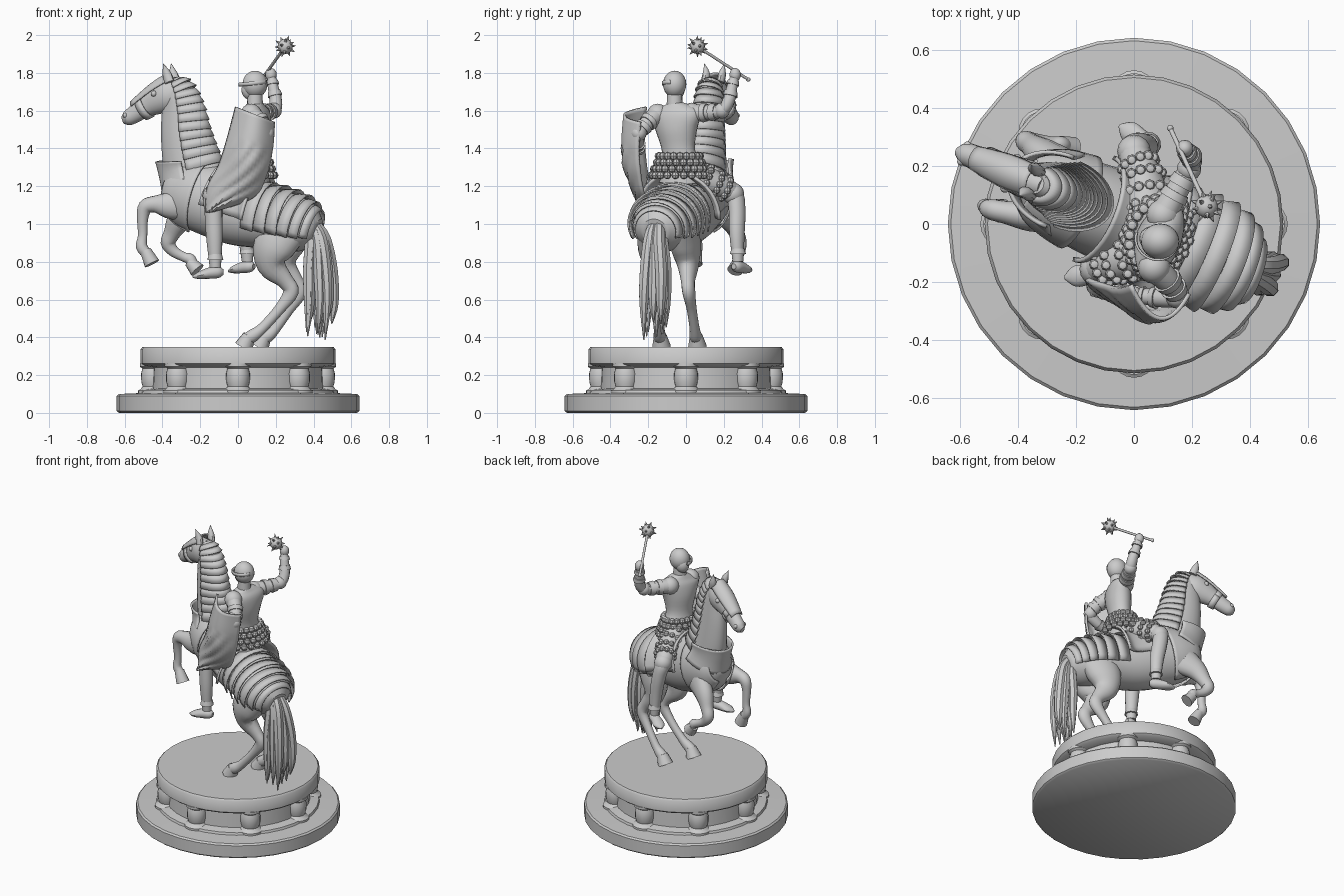
import bpy, math, random
from mathutils import Vector
random.seed(4)
N = Vector((0.37, 0.93, 0)).normalized()   # sideways axis of horse and rider
Z = Vector((0, 0, 1))

def add_mesh(name, verts, faces, thick=0):
    me = bpy.data.meshes.new(name)
    me.from_pydata(verts, [], faces)
    ob = bpy.data.objects.new(name, me)
    bpy.context.collection.objects.link(ob)
    if thick:
        m = ob.modifiers.new("thickness", 'SOLIDIFY')
        m.thickness, m.offset = thick, 0
    return ob

def sample(rows, t):
    """Smooth point (x, y, z, side radius, other radius) at t in 0..1."""
    f = t * (len(rows) - 1)
    i = min(int(f), len(rows) - 2)
    u = f - i
    a, b, c, d = rows[max(i - 1, 0)], rows[i], rows[i + 1], rows[min(i + 2, len(rows) - 1)]
    return [q + .5 * u * (r - p + u * (2*p - 5*q + 4*r - s + u * (3*(q - r) + s - p)))
            for p, q, r, s in zip(a, b, c, d)]

def loft(name, rows, k=4, sides=16, arc=None, thick=0, ref=None):
    """Tube with elliptical rings; arc=(from, to) in degrees makes an open shell."""
    n = (len(rows) - 1) * k
    pts = [sample(rows, i / n) for i in range(n + 1)]
    c = [Vector(p[:3]) for p in pts]
    if ref is None:
        ref = Z if abs((c[-1] - c[0]).normalized().dot(N)) > .75 else N
    verts, faces = [], []
    a0, a1 = arc or (0, 360)
    m = sides + 1 if arc else sides
    for i, p in enumerate(pts):
        T = (c[min(i + 1, n)] - c[max(i - 1, 0)]).normalized()
        S = (ref - T * T.dot(ref)).normalized()
        U = T.cross(S)
        for j in range(m):
            a = math.radians(a0 + (a1 - a0) * j / sides)
            verts.append(c[i] + S * max(p[3], .001) * math.cos(a) + U * max(p[4], .001) * math.sin(a))
    for i in range(n):
        for j in range(sides):
            q = (j + 1) if arc else (j + 1) % m
            faces.append((i*m + j, i*m + q, (i+1)*m + q, (i+1)*m + j))
    if not arc:
        faces += [tuple(range(m))[::-1], tuple(range(n*m, n*m + m))]
    return add_mesh(name, verts, faces, thick)

def bands(name, rows, t0, t1, n, arc, lo, hi, thick=.008):
    """Overlapping armour plates following a loft."""
    for i in range(n):
        ta, tb = (t0 + (t1 - t0) * (i + e) / n for e in (0, 1.1))
        rr = [sample(rows, t) for t in (ta, tb)]
        for r, g in zip(rr, (lo, hi)):
            r[3] += g
            r[4] += g
        loft(f"{name}_{i+1}", rr, 1, 20, arc, thick, N)

def lathe(name, prof, sides, loc=(0, 0, 0)):
    verts = [(loc[0] + r*math.cos(2*math.pi*j/sides), loc[1] + r*math.sin(2*math.pi*j/sides), loc[2] + z)
             for r, z in prof for j in range(sides)]
    faces = [(i*sides + j, i*sides + (j+1) % sides, (i+1)*sides + (j+1) % sides, (i+1)*sides + j)
             for i in range(len(prof) - 1) for j in range(sides)]
    k = (len(prof) - 1) * sides
    faces += [tuple(range(sides))[::-1], tuple(range(k, k + sides))]
    return add_mesh(name, verts, faces)

def ball(name, loc, r, scale=(1, 1, 1), seg=16):
    bpy.ops.mesh.primitive_uv_sphere_add(segments=seg, ring_count=seg // 2, radius=r, location=loc)
    ob = bpy.context.object
    ob.name, ob.scale = name, scale

def cone(name, p, q, r1, r2=0, sides=10):
    loft(name, [(*p, r1, r1), (*q, r2, r2)], 1, sides)

# Pedestal with eight squat columns
lathe("pedestal", [(.63, 0), (.642, .01), (.642, .09), (.632, .1), (.515, .105), (.51, .12), (.455, .13),
                   (.45, .24), (.5, .25), (.515, .262), (.515, .338), (.505, .35)], 32)
for i in range(8):
    a = i * math.pi / 4
    lathe("column", [(.08, .1), (.08, .118), (.066, .126), (.055, .14), (.062, .165), (.063, .21),
                     (.055, .235), (.07, .245), (.07, .262)], 20, (.45*math.cos(a), .45*math.sin(a), 0))

# Horse body, neck and head
body = [(-.39, .15, 1.2, .04, .05), (-.35, .14, 1.19, .1, .11), (-.26, .105, 1.16, .14, .17),
        (-.13, .05, 1.12, .16, .19), (0, 0, 1.07, .165, .185), (.13, -.05, 1.035, .165, .165),
        (.26, -.105, 1.01, .175, .155), (.36, -.145, .98, .14, .13), (.42, -.165, .96, .07, .07)]
neck = [(-.2, .09, 1.17, .12, .17), (-.25, .11, 1.33, .095, .155), (-.28, .12, 1.47, .08, .135),
        (-.295, .125, 1.6, .068, .115), (-.315, .13, 1.7, .058, .085), (-.345, .14, 1.76, .035, .04)]
loft("horse_body", body, 4, 28)
loft("horse_neck", neck, 4, 24)
loft("horse_head", [(-.3, .125, 1.74, .04, .05), (-.36, .15, 1.69, .066, .088), (-.42, .175, 1.66, .062, .08),
                    (-.49, .205, 1.62, .046, .056), (-.55, .23, 1.58, .042, .047),
                    (-.585, .243, 1.56, .038, .04), (-.61, .25, 1.55, .015, .02)], 4, 20)
bands("bridle", [(-.48, .2, 1.625, .05, .062), (-.51, .215, 1.605, .047, .056)], 0, 1, 1, (0, 360), .002, .003)
loft("face_plate", [(-.33, .14, 1.72, .062, .09), (-.42, .175, 1.67, .066, .083), (-.54, .225, 1.6, .045, .055)],
     4, 10, (-150, -30), .008)
for s in (-1, 1):
    c = Vector((-.345, .14, 1.75)) + N * s * .045
    loft("horse_ear", [(*c, .02, .026), (*(c + Vector((-.015, .01, .045))), .02, .024),
                       (*(c + N*s*.012 + Vector((-.03, .01, .1))), 0, 0)], 3, 10)
    ball("horse_eye", Vector((-.425, .175, 1.69)) + N * s * .055, .016)
    ball("nostril", Vector((-.585, .243, 1.575)) + N * s * .03, .014)

# Horse armour: neck plates, chest plate, collar, rump plates
bands("neck_plate", neck, .14, .93, 11, (-178, -2), .016, .004)
bands("rump_plate", body, .58, .96, 6, (-22, 202), .006, .03)
loft("chest_plate", [[*sample(body, t)[:3], *(v + .014 for v in sample(body, t)[3:])] for t in (.08, .16, .25, .32)],
     3, 24, (-70, 250), .01)
loft("collar", [(-.225, .1, 1.23, .15, .19), (-.25, .11, 1.3, .125, .175), (-.255, .11, 1.34, .13, .185)],
     3, 24, (0, 180), .012)
loft("saddle", [[*sample(body, t)[:3], *(v + g for v in sample(body, t)[3:])]
                for t, g in ((.37, .03), (.42, .015), (.5, .016), (.56, .03), (.6, .07))], 4, 20, (-5, 185), .015)

# Horse legs: hind pair standing, front pair raised
loft("hind_leg_near", [(.27, -.18, 1.0, .07, .12), (.19, -.17, .88, .08, .115), (.18, -.16, .78, .06, .08),
                       (.25, -.155, .7, .038, .045), (.28, -.15, .64, .033, .042), (.22, -.145, .55, .026, .029),
                       (.13, -.14, .45, .026, .028), (.08, -.14, .41, .033, .035), (.045, -.135, .39, .033, .033)])
loft("hind_leg_far", [(.3, -.02, 1.0, .07, .12), (.24, .0, .88, .075, .11), (.24, .01, .78, .055, .075),
                      (.3, .01, .7, .037, .045), (.325, .015, .64, .033, .042), (.27, .03, .55, .026, .029),
                      (.2, .045, .45, .026, .028), (.16, .05, .41, .033, .035), (.13, .055, .39, .033, .033)])
cone("hind_hoof_near", (.03, -.13, .35), (.06, -.137, .41), .05, .034, 14)
cone("hind_hoof_far", (.115, .06, .35), (.145, .053, .41), .05, .034, 14)
loft("front_leg_near", [(-.27, .03, 1.12, .06, .1), (-.36, .03, 1.1, .055, .075), (-.44, .04, 1.105, .04, .045),
                        (-.49, .05, 1.09, .036, .04), (-.505, .055, 1.03, .028, .03), (-.505, .06, .94, .022, .025),
                        (-.51, .06, .88, .027, .031), (-.48, .055, .84, .027, .028)])
cone("front_hoof_near", (-.49, .055, .86), (-.455, .045, .79), .03, .042, 14)
loft("front_leg_far", [(-.24, .2, 1.08, .06, .1), (-.31, .24, 1.02, .055, .07), (-.35, .27, .95, .04, .045),
                       (-.37, .285, .9, .036, .04), (-.34, .285, .855, .028, .03), (-.285, .28, .825, .022, .025),
                       (-.255, .275, .815, .028, .03), (-.24, .27, .79, .027, .028)])
cone("front_hoof_far", (-.255, .275, .8), (-.215, .26, .755), .03, .042, 14)

# Tail made of tapering strands
for i in range(16):
    w, f = random.uniform(-.065, .065), random.uniform(-.05, .05)
    o = lambda k: (N.x*w*k + f*k, N.y*w*k - .4*f*k)
    rows = []
    for x, y, z, k, r in ((.39, -.155, 1.0, .3, .03), (.425, -.17, .92, .7, .032), (.44, -.175, .75, 1.1, .032),
                          (.445, -.18, .58, 1.2, .025), (.435, -.18, .38 + random.uniform(0, .12), 1.2, .003)):
        rows.append((x + o(k)[0], y + o(k)[1], z, r, r))
    loft("tail_strand", rows, 4, 8)

# Rider torso, neck, head with helmet
loft("torso", [(.07, -.03, 1.22, .12, .1), (.075, -.03, 1.3, .115, .085), (.08, -.04, 1.39, .09, .068),
               (.085, -.05, 1.5, .115, .078), (.09, -.055, 1.58, .14, .07), (.09, -.058, 1.62, .09, .05),
               (.09, -.06, 1.64, .04, .04)], 4, 24)
cone("neck", (.09, -.06, 1.62), (.09, -.06, 1.69), .043, .04, 14)
ball("helmet", (.09, -.06, 1.74), .065, (1.02, .95, 1.1), 24)
ball("helmet_face", (.063, -.05, 1.71), .05, (.9, .85, 1.05), 20)
loft("visor_slot", [(.08, -.055, 1.735, .068, .074), (.078, -.055, 1.755, .068, .074)], 1, 14, (90, 270), .008, N)

# Arms with plate cuffs
arm_r = [(.1, .03, 1.585, .05, .05), (.14, .1, 1.59, .042, .042), (.19, .19, 1.6, .034, .036),
         (.2, .225, 1.65, .033, .034), (.185, .245, 1.73, .028, .028), (.175, .26, 1.79, .022, .022)]
arm_l = [(.07, -.15, 1.58, .05, .05), (.12, -.2, 1.54, .042, .042), (.15, -.25, 1.48, .034, .036),
         (.1, -.255, 1.44, .033, .034), (.04, -.25, 1.41, .028, .028), (0, -.245, 1.4, .022, .022)]
for name, rows in (("raised_arm", arm_r), ("shield_arm", arm_l)):
    loft(name, rows, 4, 14)
    ball(name + "_shoulder", rows[0][:3], .057)
    ball(name + "_elbow", rows[2][:3], .042)
    ball(name + "_hand", rows[-1][:3], .03, (1, 1, 1.2))
    for t in (.2, .3, .7, .85):
        p, q = sample(rows, t - .03), sample(rows, t + .03)
        cone(name + "_cuff", p[:3], q[:3], p[3] + .008, p[3] + .003, 14)

# Spiked mace
m0, m1 = Vector((.125, .33, 1.765)), Vector((.25, .06, 1.94))
cone("mace_handle", m0, m1, .008, .008)
ball("mace_pommel", m0, .012, seg=10)
ball("mace_head", m1, .04)
for i in range(18):
    z = 1 - (2*i + 1) / 18
    a = i * 2.4
    d = Vector((math.cos(a) * math.sqrt(1 - z*z), math.sin(a) * math.sqrt(1 - z*z), z))
    cone("mace_spike", m1 + d * .034, m1 + d * .06, .01, 0, 6)

# Rider legs and boots
leg_far = [(.05, .04, 1.26, .08, .085), (.03, .16, 1.21, .068, .068), (.0, .25, 1.16, .05, .052),
           (.015, .27, 1.08, .044, .048), (.04, .27, .95, .04, .044), (.05, .275, .8, .028, .03)]
leg_near = [(.03, -.1, 1.26, .08, .085), (-.06, -.13, 1.22, .068, .068), (-.13, -.155, 1.15, .05, .052),
            (-.13, -.165, 1.07, .044, .048), (-.125, -.17, .93, .04, .044), (-.12, -.17, .77, .028, .03)]
for name, rows, toe in (("far_leg", leg_far, (-.05, .34)), ("near_leg", leg_near, (-.24, -.185))):
    loft(name, rows, 4, 16, ref=Vector((.2, .4, .3)).normalized() if name == "far_leg" else None)
    ball(name + "_knee", rows[2][:3], .058)
    x, y, z = rows[-1][:3]
    dx, dy = toe[0] - x, toe[1] - y
    loft(name + "_boot", [(x - dx*.35, y - dy*.35, z - .025, .015, .015), (x - dx*.15, y - dy*.15, z - .025, .03, .03),
                          (x + dx*.25, y + dy*.25, z - .03, .034, .03), (x + dx*.7, y + dy*.7, z - .042, .036, .02),
                          (x + dx, y + dy, z - .05, .006, .006)], 4, 12, ref=Vector((-dy, dx, 0)).normalized())
    cone(name + "_ankle_cuff", (x, y, z + .07), (x, y, z + .04), .035, .043, 14)
    # scale armour over the thigh
    for i in range(4):
        p = sample(rows, .03 + i * .085)
        q = sample(rows, .06 + i * .085)
        T = (Vector(q[:3]) - Vector(p[:3])).normalized()
        S = T.cross(Z).normalized()
        for j in range(12):
            a = j * math.pi / 6 + i * .26
            ball(name + "_scale", Vector(p[:3]) + (S*math.cos(a) + S.cross(T)*math.sin(a)) * p[3], .019, seg=8)

# Scale skirt around the hips
for i in range(4):
    for j in range(20):
        a = 2*math.pi * (j + i % 2 * .5) / 20
        r = .094 + i * .011
        p = Vector((.072, -.035, 1.36 - i*.034)) + N*math.cos(a)*(r + .02) + N.cross(Z)*math.sin(a)*(r - .01)
        ball("skirt_scale", p, .021, seg=8)

# Curved, fluted shield: left and right outline points from top to tip
outline = [(-.01, 1.62, .19, 1.54, -.21), (-.055, 1.45, .18, 1.4, -.22), (-.1, 1.31, .145, 1.25, -.21),
           (-.16, 1.19, .075, 1.14, -.19), (-.165, 1.06, -.13, 1.07, -.18)]
nv, nu = 24, 20
verts = []
for i in range(nv + 1):
    lx, lz, rx, rz, ye = sample(outline, i / nv)
    for j in range(nu + 1):
        u = j / nu
        b = 1 - (2*u - 1)**2
        ripple = .007 * b * math.sin(22 * (u + 1.1 * i / nv)) if i > 6 else 0
        verts.append((lx + (rx - lx)*u, ye - .1*b*min(1, 1.4 - i/nv) - .03*u + ripple, lz + (rz - lz)*u))
add_mesh("shield", verts, [(i*(nu+1) + j, i*(nu+1) + j + 1, (i+1)*(nu+1) + j + 1, (i+1)*(nu+1) + j)
                           for i in range(nv) for j in range(nu)], .014)

# Smooth shading with sharp edges kept
bpy.ops.object.select_all(action='SELECT')
bpy.context.view_layer.objects.active = bpy.context.selected_objects[0]
bpy.ops.object.shade_smooth_by_angle(angle=math.radians(40))
